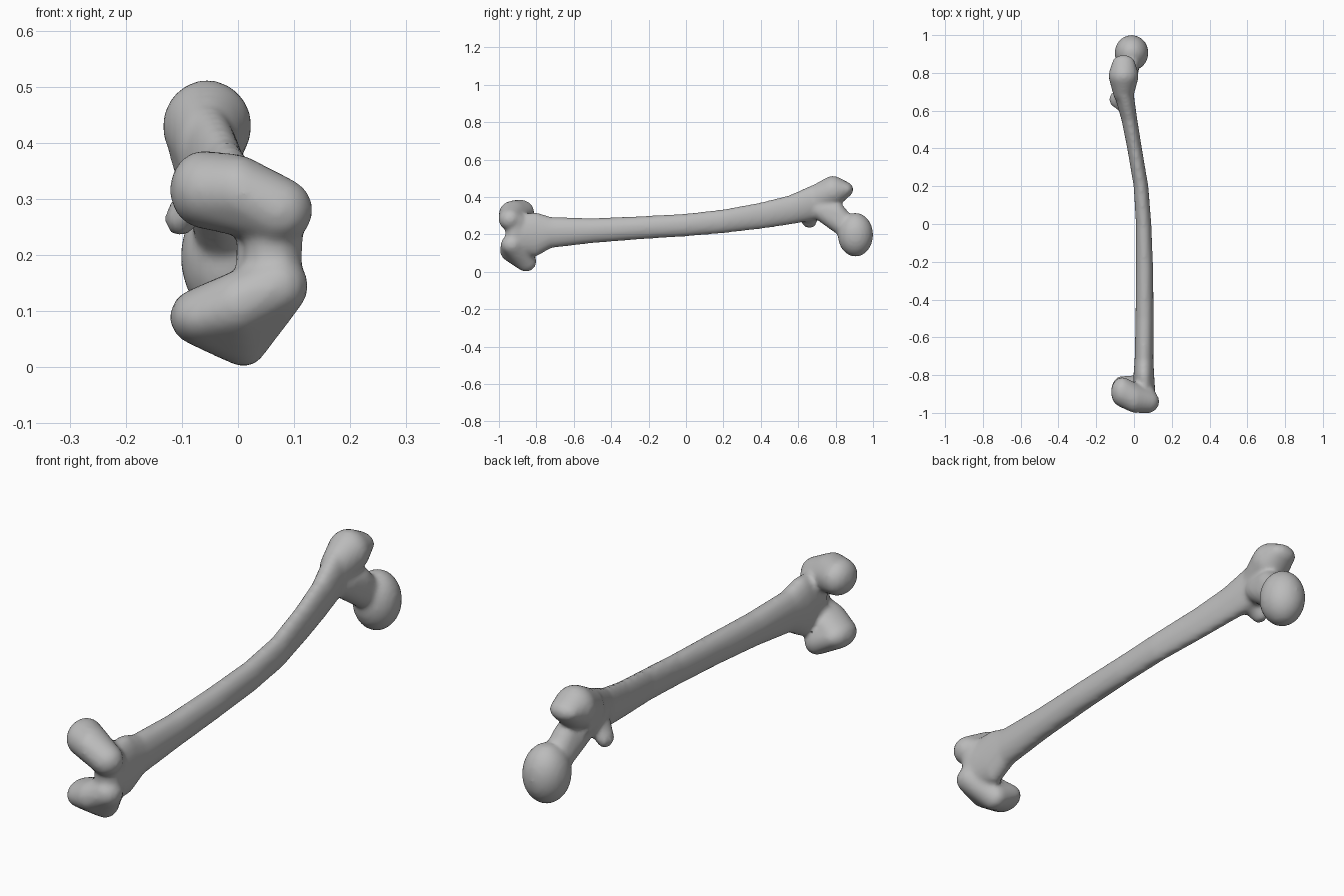
import bpy, bmesh, math
from mathutils import Vector

cube = bpy.data.objects.get("Cube")
if cube:
    bpy.data.objects.remove(cube, do_unlink=True)

mat = bpy.data.materials.new("bone_grey")
mat.use_nodes = True
GREY = (0.5, 0.5, 0.5, 1)
mat.diffuse_color = GREY
mat.node_tree.nodes["Principled BSDF"].inputs["Base Color"].default_value = GREY


def add_hull(bm, *blobs):
    """Convex hull round a group of ellipsoids given as (centre, radii)."""
    part = bmesh.new()
    for c, r in blobs:
        made = bmesh.ops.create_icosphere(part, subdivisions=3, radius=1)
        for v in made["verts"]:
            v.co = Vector(c) + Vector(a * b for a, b in zip(v.co, r))
    if len(blobs) > 1:
        out = bmesh.ops.convex_hull(part, input=part.verts)
        junk = [g for g in out["geom_interior"] if isinstance(g, bmesh.types.BMVert)]
        bmesh.ops.delete(part, geom=junk, context="VERTS")
    me = bpy.data.meshes.new("tmp")
    part.to_mesh(me)
    part.free()
    bm.from_mesh(me)
    bpy.data.meshes.remove(me)


def add_shaft(bm, stations, sides=24):
    """Loft of elliptical rings along y: (y, x, z, half width, half height)."""
    rings = []
    for y, x, z, rx, rz in stations:
        angles = [2 * math.pi * i / sides for i in range(sides)]
        rings.append([bm.verts.new((x + rx * math.cos(a), y, z + rz * math.sin(a)))
                      for a in angles])
    for a, b in zip(rings, rings[1:]):
        for i in range(sides):
            j = (i + 1) % sides
            bm.faces.new((a[i], a[j], b[j], b[i]))
    bm.faces.new(rings[0][::-1])
    bm.faces.new(rings[-1])


bm = bmesh.new()

# Bowed shaft, flaring at both ends
add_shaft(bm, [
    (-.90, .055, .20, .058, .11), (-.80, .052, .20, .055, .118),
    (-.72, .053, .21, .050, .083), (-.50, .056, .22, .048, .067),
    (-.25, .056, .235, .046, .062), (0, .051, .25, .041, .061),
    (.20, .037, .27, .039, .064), (.40, .003, .30, .039, .071),
    (.55, -.024, .33, .042, .079), (.68, -.052, .37, .052, .096),
    (.78, -.06, .40, .065, .10)])

# Upper condyle
add_hull(bm, ((-.062, -.89, .317), (.06, .08, .07)),
         ((.072, -.94, .28), (.062, .062, .06)),
         ((.0, -.925, .315), (.05, .075, .065)))
# Lower condyle
add_hull(bm, ((-.067, -.885, .09), (.055, .08, .052)),
         ((.01, -.855, .052), (.045, .055, .052)),
         ((.0, -.93, .112), (.05, .065, .06)),
         ((.07, -.93, .145), (.056, .06, .055)))
# Groove bridging the condyles
add_hull(bm, ((.065, -.91, .27), (.053, .057, .05)),
         ((.06, -.91, .16), (.053, .057, .05)))

# Greater trochanter with its hooked tip
add_hull(bm, ((-.055, .785, .43), (.08, .075, .083)),
         ((-.055, .69, .39), (.055, .05, .075)),
         ((-.055, .855, .44), (.06, .04, .04)))
# Neck
add_hull(bm, ((-.045, .73, .33), (.055, .07, .055)),
         ((-.03, .80, .32), (.05, .055, .05)),
         ((-.02, .87, .23), (.055, .05, .065)))
# Ball head
add_hull(bm, ((-.013, .906, .198), (.09, .095, .118)))
# Lesser trochanter
add_hull(bm, ((-.103, .66, .265), (.028, .04, .032)),
         ((-.06, .65, .32), (.035, .06, .04)))

bmesh.ops.recalc_face_normals(bm, faces=bm.faces)
mesh = bpy.data.meshes.new("thigh_bone")
bm.to_mesh(mesh)
bm.free()
bone = bpy.data.objects.new("thigh_bone", mesh)
bpy.context.collection.objects.link(bone)
mesh.materials.append(mat)

# Fuse the parts into one skin and soften the joints
fuse = bone.modifiers.new("fuse", "REMESH")
fuse.mode = "VOXEL"
fuse.voxel_size = 0.01
fuse.use_smooth_shade = True
soften = bone.modifiers.new("soften", "SMOOTH")
soften.factor = 0.5
soften.iterations = 8

bpy.context.view_layer.objects.active = bone
bone.select_set(True)
for name in ("fuse", "soften"):
    bpy.ops.object.modifier_apply(modifier=name)
bpy.ops.object.shade_smooth_by_angle(angle=math.radians(40))
